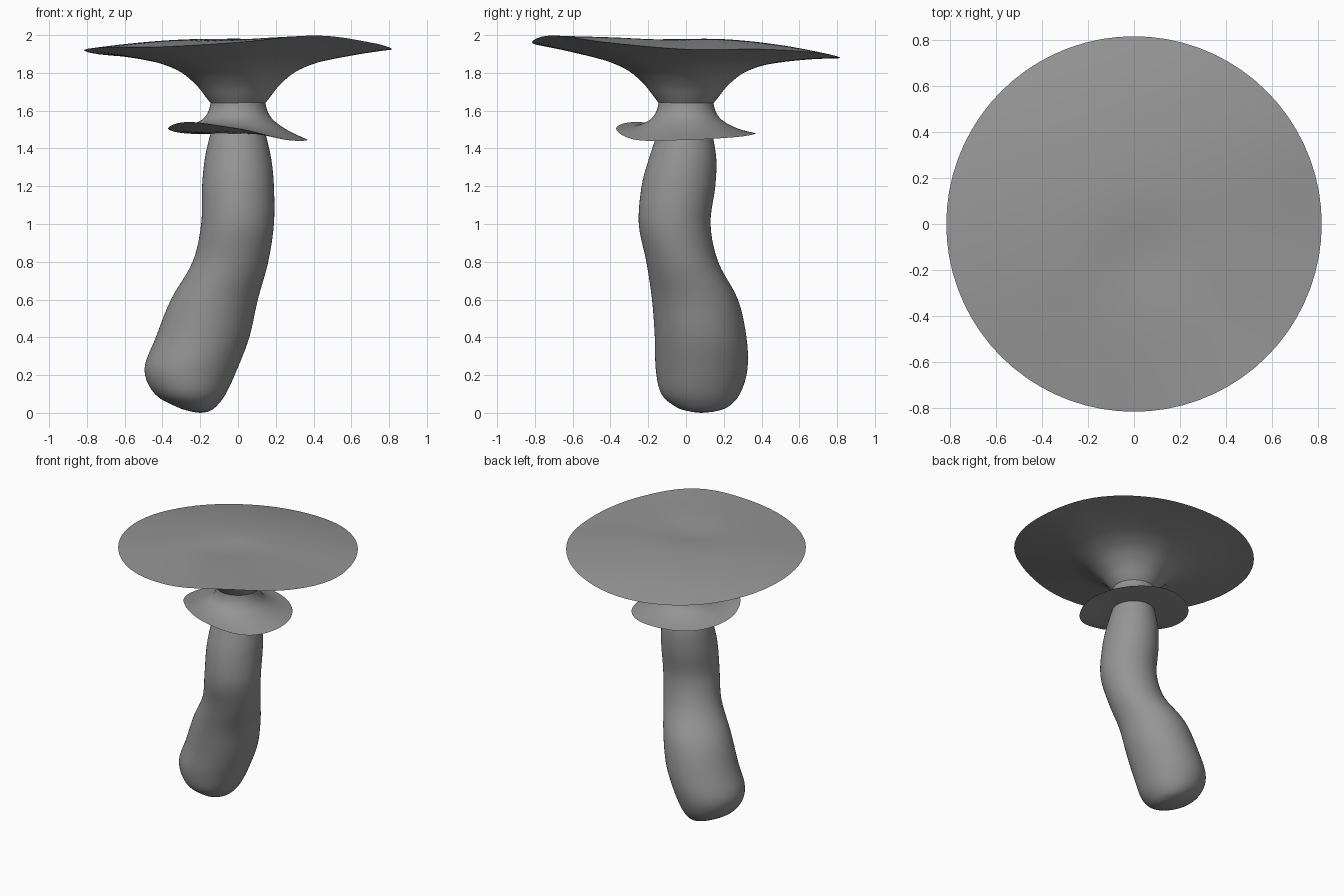
import bpy
import bmesh
from math import sin, cos, tau, exp, radians

cube = bpy.data.objects.get("Cube")
if cube:
    bpy.data.objects.remove(cube, do_unlink=True)

SEGS = 72
GREY = (0.3, 0.3, 0.3, 1.0)

mat = bpy.data.materials.new("mushroom grey")
mat.use_nodes = True
mat.diffuse_color = GREY
mat.node_tree.nodes["Principled BSDF"].inputs["Base Color"].default_value = GREY


def spline(p, t):
    """Smooth curve through four neighbouring values."""
    a, b, c, d = p
    return b + 0.5 * t * (c - a + t * (2*a - 5*b + 4*c - d + t * (3*(b - c) + d - a)))


def around(values, angle):
    """Smooth closed curve of evenly spaced values, read at an angle."""
    n = len(values)
    u = angle / tau * n
    i = int(u)
    return spline([values[(i + k) % n] for k in (-1, 0, 1, 2)], u - i)


def refine(rows, steps):
    """Smooth open curve through rows of numbers."""
    last = len(rows) - 1
    out = []
    for i in range(last):
        near = [rows[min(max(i + k, 0), last)] for k in (-1, 0, 1, 2)]
        for s in range(steps):
            out.append([spline(col, s / steps) for col in zip(*near)])
    return out + [rows[-1]]


def loft(name, rings, start=None, end=None):
    """Skin closed rings of points, with optional end points."""
    bm = bmesh.new()
    loops = [[bm.verts.new(p) for p in ring] for ring in rings]
    for a, b in zip(loops, loops[1:]):
        for i in range(SEGS):
            j = (i + 1) % SEGS
            bm.faces.new((a[i], a[j], b[j], b[i]))
    for tip, loop in ((start, loops[0]), (end, loops[-1])):
        if tip:
            v = bm.verts.new(tip)
            for i in range(SEGS):
                bm.faces.new((v, loop[i], loop[(i + 1) % SEGS]))
    bmesh.ops.recalc_face_normals(bm, faces=bm.faces)
    mesh = bpy.data.meshes.new(name)
    bm.to_mesh(mesh)
    bm.free()
    mesh.materials.append(mat)
    obj = bpy.data.objects.new(name, mesh)
    bpy.context.collection.objects.link(obj)
    bpy.ops.object.select_all(action='DESELECT')
    obj.select_set(True)
    bpy.context.view_layer.objects.active = obj
    bpy.ops.object.shade_smooth_by_angle(angle=radians(50))


ANGLES = [i * tau / SEGS for i in range(SEGS)]

# Stem: height, then left/right extent in x and front/back extent in y
stem = [
    (0.005, -0.24, -0.16, 0.03, 0.14),
    (0.03, -0.32, -0.12, -0.05, 0.22),
    (0.1, -0.44, -0.065, -0.13, 0.285),
    (0.23, -0.495, -0.005, -0.16, 0.325),
    (0.4, -0.435, 0.06, -0.165, 0.32),
    (0.6, -0.355, 0.105, -0.18, 0.275),
    (0.8, -0.24, 0.16, -0.21, 0.17),
    (1.0, -0.195, 0.19, -0.25, 0.13),
    (1.2, -0.19, 0.19, -0.235, 0.155),
    (1.35, -0.175, 0.175, -0.195, 0.16),
    (1.5, -0.14, 0.14, -0.145, 0.135),
]
rings = []
for z, x0, x1, y0, y1 in refine(stem, 5):
    rings.append([((x0 + x1) / 2 + (x1 - x0) / 2 * cos(a),
                   (y0 + y1) / 2 + (y1 - y0) / 2 * sin(a), z) for a in ANGLES])
loft("stem", rings, start=(-0.2, 0.08, 0))

# Neck flaring into the wavy ring, closed by a flat underside
RING_RIM = [1.445, 1.46, 1.48, 1.48, 1.505, 1.54, 1.505, 1.445]
RING_R = 0.37
neck = [(0.145, 1.645), (0.155, 1.6), (0.185, 1.555), (0.24, 1.52),
        (0.3, 1.497), (RING_R, 1.48)]


def ring_loop(r, z):
    t = max(0, (r - 0.145) / (RING_R - 0.145))
    return [(r * cos(a), r * sin(a), z + (around(RING_RIM, a) - 1.48) * t ** 1.5)
            for a in ANGLES]


rings = [ring_loop(r, z) for r, z in refine(neck, 4)]
rings += [ring_loop(r, 1.478) for r in (0.36, 0.3, 0.23, 0.13)]
loft("neck_and_ring", rings)

# Cap: trumpet underside, sharp wavy rim, gently domed top
CAP_RIM = [1.925, 1.925, 1.905, 1.88, 1.878, 1.895,
           1.92, 1.935, 1.938, 1.962, 1.998, 1.96]
CAP_R = 0.815
gills = [(0.145, 1.64), (0.17, 1.672), (0.22, 1.735), (0.3, 1.803),
         (0.4, 1.848), (0.5, 1.873), (0.6, 1.892), (0.7, 1.909), (CAP_R, 1.925)]


def top_height(x, y, rim, t):
    dimple = 0.02 * exp(-((x - 0.05) ** 2 + (y + 0.17) ** 2) / 0.04)
    return 1.985 + (rim - 1.985) * t * t - dimple * (1 - t)


rings = []
for r, z in refine(gills, 4):
    t = r / CAP_R
    rings.append([(r * cos(a), r * sin(a), z + (around(CAP_RIM, a) - 1.925) * t * t)
                  for a in ANGLES])
for k in range(23, 0, -1):
    t = k / 24
    loop = []
    for a in ANGLES:
        x, y = CAP_R * t * cos(a), CAP_R * t * sin(a)
        loop.append((x, y, top_height(x, y, around(CAP_RIM, a), t)))
    rings.append(loop)
loft("cap", rings, end=(0, 0, top_height(0, 0, 1.925, 0)))
